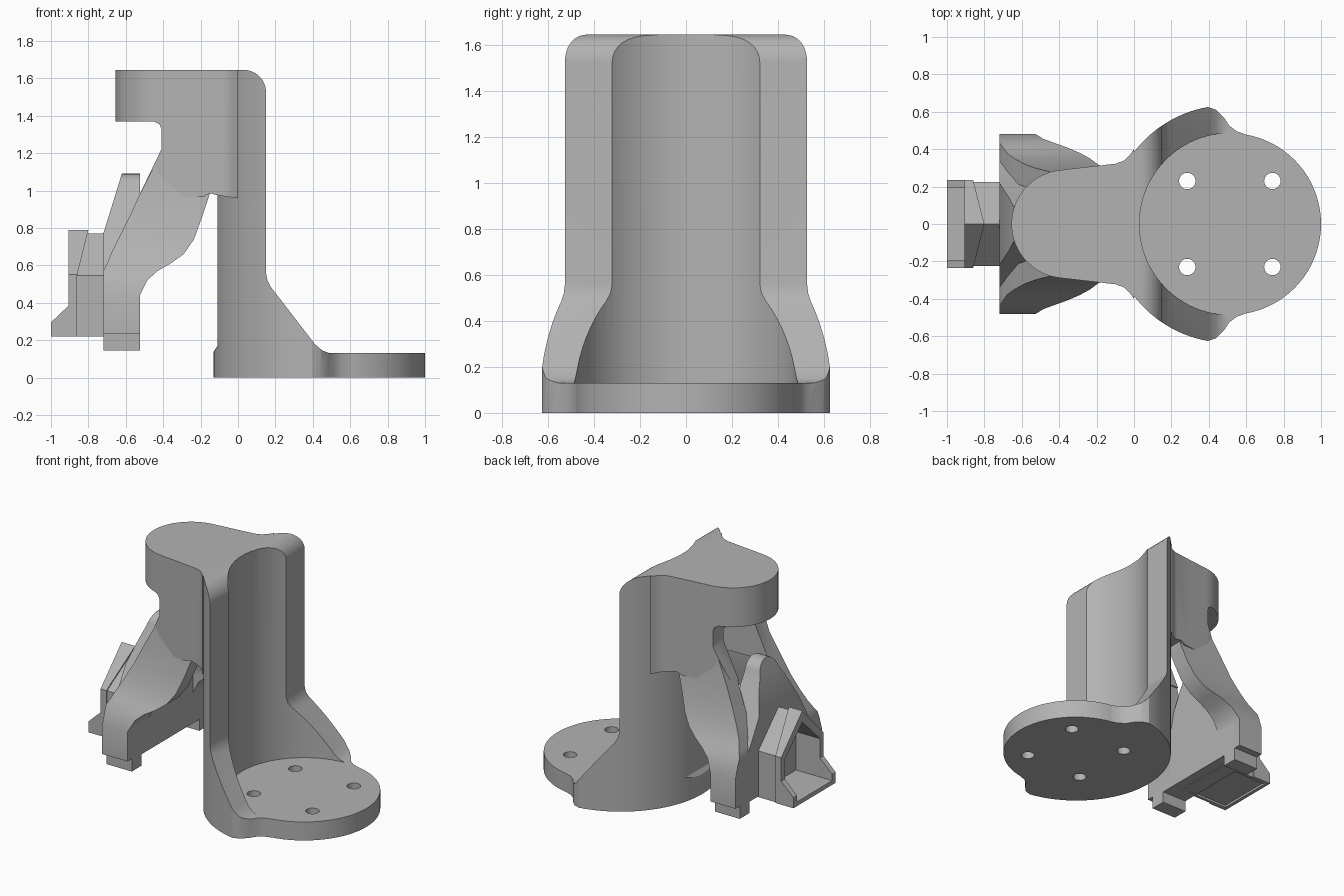
import bpy, bmesh, math
from math import sin, cos, radians

if "Cube" in bpy.data.objects:
    bpy.data.objects.remove(bpy.data.objects["Cube"], do_unlink=True)

gray = bpy.data.materials.new("plain gray")
gray.use_nodes = True
gray.diffuse_color = (0.45, 0.45, 0.45, 1)
for node in gray.node_tree.nodes:
    if node.type == 'BSDF_PRINCIPLED':
        node.inputs["Base Color"].default_value = (0.45, 0.45, 0.45, 1)


def loft(name, rings):
    """Closed solid through rings of equal point count."""
    bm = bmesh.new()
    rows = [[bm.verts.new(p) for p in ring] for ring in rings]
    n = len(rows[0])
    for a, b in zip(rows, rows[1:]):
        for i in range(n):
            bm.faces.new((a[i], a[(i + 1) % n], b[(i + 1) % n], b[i]))
    bm.faces.new(rows[0][::-1])
    bm.faces.new(rows[-1])
    bmesh.ops.recalc_face_normals(bm, faces=bm.faces)
    mesh = bpy.data.meshes.new(name)
    bm.to_mesh(mesh)
    bm.free()
    mesh.materials.append(gray)
    obj = bpy.data.objects.new(name, mesh)
    bpy.context.collection.objects.link(obj)
    return obj


def prism(name, pts, axis, lo, hi):
    """Extrude a 2D outline along an axis (the outline uses the other two)."""
    put = {'x': lambda a, b, t: (t, a, b),
           'y': lambda a, b, t: (a, t, b),
           'z': lambda a, b, t: (a, b, t)}[axis]
    return loft(name, [[put(a, b, t) for a, b in pts] for t in (lo, hi)])


def box(name, x, y, z):
    return prism(name, [(x[0], y[0]), (x[1], y[0]), (x[1], y[1]), (x[0], y[1])], 'z', *z)


def arc(cx, cy, r, start, end, n):
    return [(cx + r * cos(radians(start + (end - start) * i / n)),
             cy + r * sin(radians(start + (end - start) * i / n))) for i in range(n + 1)]


def circle(cx, cy, r, n):
    return arc(cx, cy, r, 0, 360, n)[:-1]


def mirrored(half):
    """Complete an outline given as (along, across) points on one side."""
    return half + [(a, -b) for a, b in reversed(half) if b > 1e-5]


def gable(wide, low, eave, top):
    return [(-wide, low), (wide, low), (wide, eave), (0, top), (-wide, eave)]


def combine(obj, tool, op):
    mod = obj.modifiers.new(op, 'BOOLEAN')
    mod.object, mod.operation, mod.solver = tool, op, 'EXACT'
    apply_all(obj)
    bpy.data.objects.remove(tool, do_unlink=True)


def apply_all(obj):
    bpy.context.view_layer.update()
    deps = bpy.context.evaluated_depsgraph_get()
    mesh = bpy.data.meshes.new_from_object(obj.evaluated_get(deps))
    obj.modifiers.clear()
    obj.data = mesh


def smooth(obj, angle=30):
    bpy.ops.object.select_all(action='DESELECT')
    obj.select_set(True)
    bpy.context.view_layer.objects.active = obj
    bpy.ops.object.shade_smooth_by_angle(angle=radians(angle))


# Curved column with side wings, trimmed by its side profile
wing = [(0.6, 0.478), (0.55, 0.495), (0.51, 0.525), (0.48, 0.57), (0.44, 0.61)]
column = prism("column_and_base", mirrored(wing + arc(0.505, 0, 0.635, 100, 180, 28)), 'z', 0, 1.645)
side = [(-0.3, 0), (0.65, 0), (0.65, 0.13), (0.49, 0.13), (0.45, 0.145), (0.41, 0.18),
        (0.175, 0.485), (0.157, 0.52), (0.15, 0.56)]
side += arc(0.03, 1.525, 0.12, 0, 90, 8)
side += [(-0.11, 1.645), (-0.11, 0.17), (-0.13, 0.14), (-0.3, 0.14)]
combine(column, prism("side_trim", side, 'y', -1, 1), 'INTERSECT')

# Round base plate, bore and screw holes
combine(column, prism("disc", circle(0.515, 0, 0.485, 80), 'z', 0, 0.13), 'UNION')
combine(column, prism("bore", circle(0.515, 0, 0.486, 80), 'z', 0.13, 2), 'DIFFERENCE')
for x in (0.285, 0.74):
    for y in (-0.23, 0.23):
        combine(column, prism("screw_hole", circle(x, y, 0.044, 24), 'z', -0.1, 0.3), 'DIFFERENCE')
smooth(column)

# Overhanging head and neck
half = [(0.0, 0.4), (-0.025, 0.365), (-0.055, 0.338), (-0.1, 0.322), (-0.25, 0.305)]
half += arc(-0.365, 0, 0.29, 95, 180, 16)
head = prism("head", mirrored(half), 'z', 0.9, 1.645)
neck = [(0.05, 1.7), (-0.7, 1.7), (-0.7, 1.37), (-0.45, 1.37), (-0.42, 1.355), (-0.41, 1.33),
        (-0.41, 1.22), (-0.53, 0.97), (-0.19, 0.965), (-0.15, 0.985), (-0.11, 0.975), (0.05, 0.95)]
combine(head, prism("neck_trim", neck, 'y', -1, 1), 'INTERSECT')
combine(head, box("fork_slot", (-0.8, -0.11), (-0.17, 0.17), (0.8, 1.3)), 'DIFFERENCE')
smooth(head)

# Fork legs: height, back x, front x, inner y, outer y
sections = [(1.2, -0.41, -0.1, 0.18, 0.27), (1.08, -0.475, -0.13, 0.18, 0.285),
            (0.97, -0.53, -0.155, 0.18, 0.30), (0.85, -0.585, -0.195, 0.2, 0.32),
            (0.74, -0.64, -0.235, 0.22, 0.35), (0.66, -0.68, -0.29, 0.24, 0.38),
            (0.61, -0.70, -0.36, 0.25, 0.41), (0.57, -0.72, -0.43, 0.25, 0.435),
            (0.52, -0.72, -0.485, 0.25, 0.455), (0.44, -0.72, -0.525, 0.25, 0.48),
            (0.235, -0.72, -0.525, 0.25, 0.48)]
for label, s in (("left", 1), ("right", -1)):
    leg = loft(label + "_leg", [[(a, s * i, z), (b, s * i, z), (b, s * o, z), (a, s * o, z)]
                                for z, a, b, i, o in sections])
    smooth(leg, 32)
    box(label + "_foot", (-0.72, -0.525), sorted((s * 0.32, s * 0.43)), (0.145, 0.25))

# Pointed web plate between the legs
peak = [(0.42, 0.225), (0.42, 0.45), (0.32, 0.6), (0.22, 0.77), (0.14, 0.94)]
outline = peak + [(y, z) for y, z in arc(0, 0.99, 0.1, 10, 170, 12)] + [(-y, z) for y, z in reversed(peak)]
web = prism("web_plate", outline, 'x', -0.72, -0.525)
slope = [(-0.72, 0), (-0.525, 0), (-0.525, 1.2), (-0.587, 1.2), (-0.72, 0.77)]
combine(web, prism("web_trim", slope, 'y', -1, 1), 'INTERSECT')
smooth(web)

# Gabled nozzle with raised rim band and flared lip
nozzle = prism("nozzle", gable(0.225, 0.22, 0.545, 0.77), 'x', -0.9, -0.6)
band = prism("rim_band", gable(0.235, 0.22, 0.55, 0.79), 'x', -0.91, -0.7)
rim = [(-0.905, 0.2), (-0.905, 0.85), (-0.785, 0.85), (-0.86, 0.55), (-0.86, 0.2)]
combine(band, prism("rim_trim", rim, 'y', -1, 1), 'INTERSECT')
combine(nozzle, band, 'UNION')
lip = [(-1, 0.22), (-0.88, 0.22), (-0.88, 0.4), (-0.905, 0.385), (-1, 0.295)]
combine(nozzle, prism("lip", lip, 'y', -0.235, 0.235), 'UNION')
combine(nozzle, prism("opening", gable(0.195, 0.25, 0.52, 0.71), 'x', -1.2, -0.65), 'DIFFERENCE')
combine(nozzle, box("underside_recess", (-0.975, -0.65), (-0.205, 0.205), (0.1, 0.235)), 'DIFFERENCE')
smooth(nozzle, 20)
